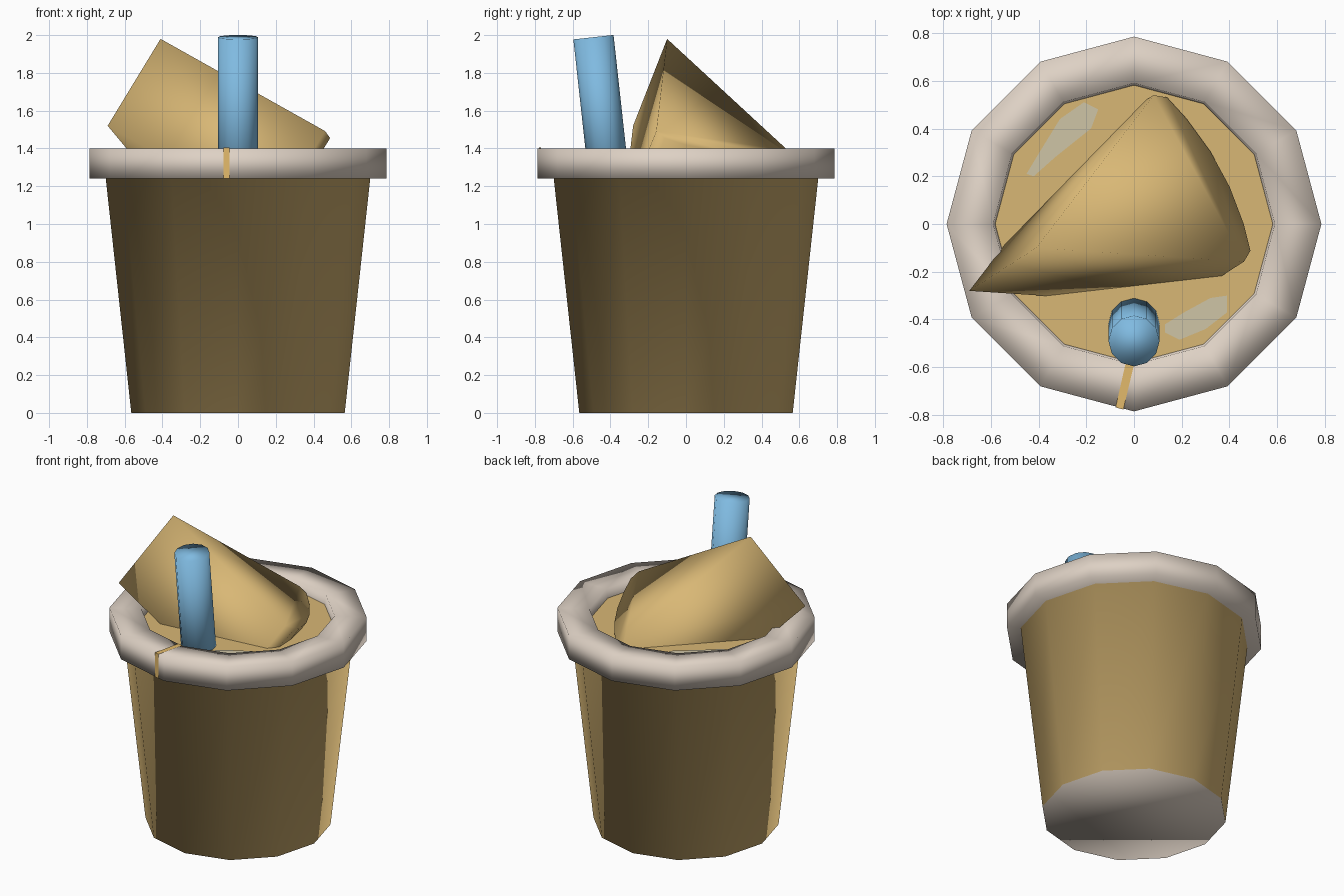
import bpy, bmesh, math
from mathutils import Vector

if "Cube" in bpy.data.objects:
    bpy.data.objects.remove(bpy.data.objects["Cube"])


def material(name, rgb):
    m = bpy.data.materials.new(name)
    lin = [c / 12.92 if c <= 0.04045 else ((c + 0.055) / 1.055) ** 2.4 for c in rgb]
    m.diffuse_color = (*lin, 1)
    m.use_nodes = True
    m.node_tree.nodes["Principled BSDF"].inputs["Base Color"].default_value = m.diffuse_color
    return m


tan = material("tan", (0.85, 0.72, 0.46))
cream = material("cream", (0.87, 0.82, 0.77))
blue = material("blue", (0.50, 0.73, 0.88))
foam = material("pale_foam", (0.81, 0.77, 0.65))
gold = material("gold", (0.89, 0.73, 0.42))


def make(name, verts, faces, mats, smooth=False, slot=None):
    me = bpy.data.meshes.new(name)
    me.from_pydata([tuple(v) for v in verts], [], faces)
    bm = bmesh.new()
    bm.from_mesh(me)
    if smooth:
        bmesh.ops.recalc_face_normals(bm, faces=bm.faces)
    for f in bm.faces:
        f.smooth = smooth
        if slot:
            f.material_index = slot(f)
    bm.to_mesh(me)
    bm.free()
    for m in mats:
        me.materials.append(m)
    ob = bpy.data.objects.new(name, me)
    bpy.context.collection.objects.link(ob)
    return ob


def ring(r, z, n=12):
    return [Vector((r * math.cos(2 * math.pi * i / n), r * math.sin(2 * math.pi * i / n), z))
            for i in range(n)]


def bridge(rings, n):
    return [(k * n + i, k * n + (i + 1) % n, (k + 1) * n + (i + 1) % n, (k + 1) * n + i)
            for k in range(rings - 1) for i in range(n)]


LIQ = 1.34

# cup: base, tapered wall and thick square rim in one smooth shell
profile = [(0.565, 0), (0.70, 1.24), (0.785, 1.24), (0.785, 1.40), (0.59, 1.40), (0.58, LIQ - 0.01)]
verts = [v for r, z in profile for v in ring(r, z)]
faces = [tuple(reversed(range(12)))] + bridge(len(profile), 12)
make("cup", verts, faces, [cream, tan], True,
     lambda f: 1 if 0.3 < f.calc_center_median().z < 1.0 else 0)

# drink surface
make("drink", ring(0.583, LIQ), [tuple(range(12))], [tan])

# pale foam patches floating on the drink
patches = {
    "foam_patch_back": [(-.45, .21), (-.42, .20), (-.33, .28), (-.18, .40), (-.15, .48),
                        (-.21, .51), (-.31, .44), (-.39, .31)],
    "foam_patch_front": [(.13, -.42), (.13, -.455), (.19, -.485), (.30, -.44), (.39, -.37),
                         (.39, -.30), (.32, -.31), (.21, -.37)],
}
for name, pts in patches.items():
    make(name, [(x, y, LIQ + 0.004) for x, y in pts], [tuple(range(len(pts)))], [foam])

# drip running over the rim
rim_y = lambda x: -0.789 - x * 0.268
make("rim_drip",
     [(-.035, -.583, 1.404), (0, -.589, 1.404),
      (-.045, rim_y(-.045), 1.404), (-.077, rim_y(-.077), 1.404),
      (-.045, rim_y(-.045), 1.24), (-.077, rim_y(-.077), 1.24)],
     [(0, 3, 2, 1), (3, 5, 4, 2)], [gold])

# biscuit wedge: thick 45 degree slice, tip up, leaning into the drink
tip = Vector((-0.41, -0.10, 1.98))
thick = Vector((-0.28, -0.18, -0.46))
c = Vector((0.91, -0.06, -0.51)).normalized()
b = Vector((0.50, 0.65, -0.60)).normalized()
v = (b - c * b.dot(c)).normalized()
span = c.angle(b)
arc = [(0, 1.0)] + [(t, 1.04) for t in (0.06, 0.2, 0.4, 0.6, 0.8, 0.94)] + [(1, 1.0)]
top = [tip] + [tip + r * (c * math.cos(t * span) + v * math.sin(t * span)) for t, r in arc]
n = len(top)
make("biscuit_wedge", top + [p + thick for p in top],
     [tuple(range(n)), tuple(reversed(range(n, 2 * n)))] + bridge(2, n), [tan], True)

# leaning straw
axis = Vector((0, -0.11, 1)).normalized()
tilt = Vector((0, 0, 1)).rotation_difference(axis)
end = Vector((0, -0.49, 1.989))
sv = [end - axis * 0.85 + tilt @ p for p in ring(0.107, 0)] + [end + tilt @ p for p in ring(0.107, 0)]
make("straw", sv, [tuple(reversed(range(12))), tuple(range(12, 24))] + bridge(2, 12), [blue], True)
